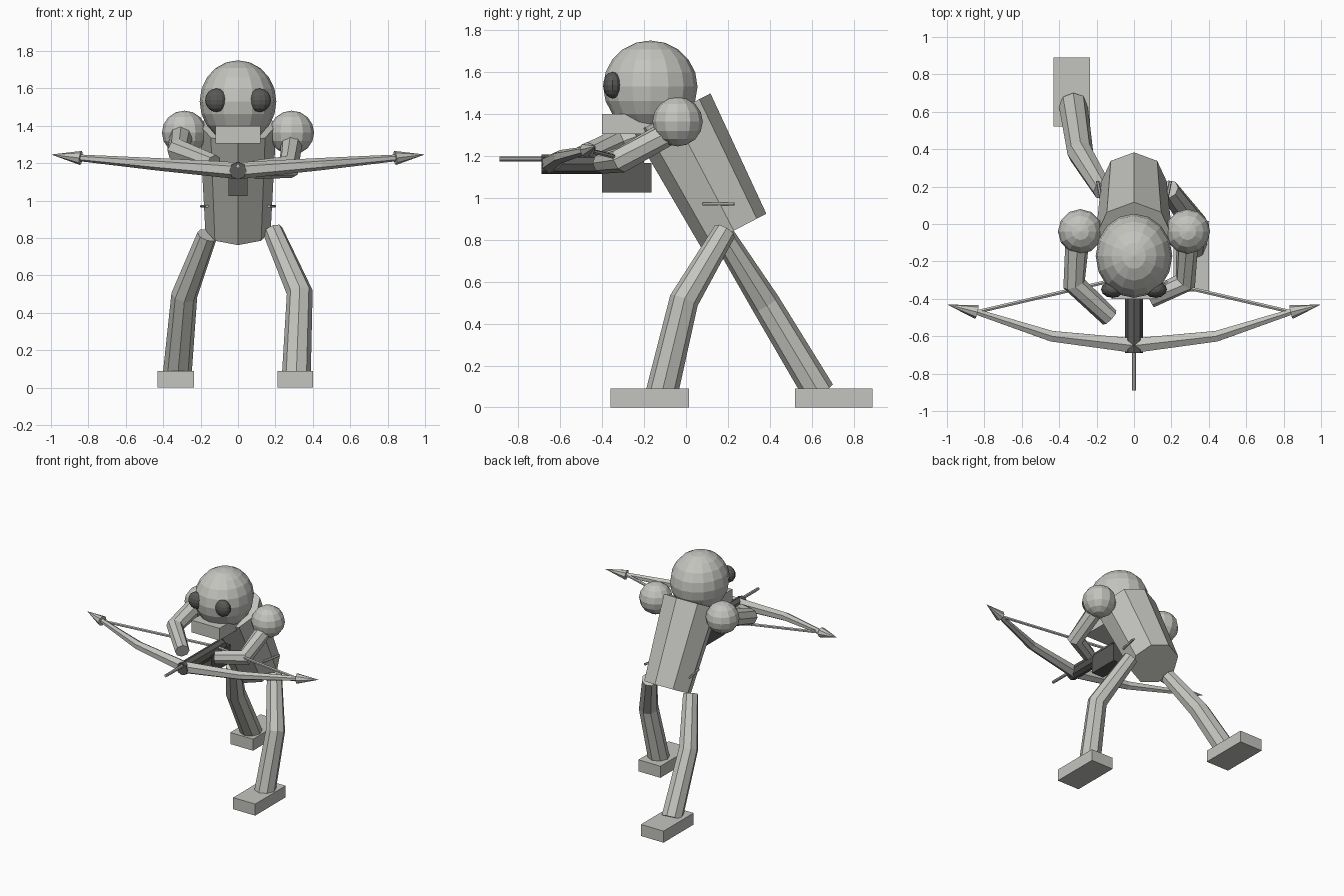
import bpy, bmesh, math
from mathutils import Vector, Matrix

if "Cube" in bpy.data.objects:
    bpy.data.objects.remove(bpy.data.objects["Cube"], do_unlink=True)


def material(name, color):
    m = bpy.data.materials.new(name)
    m.use_nodes = True
    m.diffuse_color = color
    m.node_tree.nodes["Principled BSDF"].inputs["Base Color"].default_value = color
    return m


BODY = material("light grey", (0.55, 0.55, 0.52, 1))
DARK = material("dark grey", (0.10, 0.10, 0.097, 1))


def finish(name, bm, mat):
    bmesh.ops.recalc_face_normals(bm, faces=bm.faces)
    mesh = bpy.data.meshes.new(name)
    bm.to_mesh(mesh)
    bm.free()
    mesh.materials.append(mat)
    obj = bpy.data.objects.new(name, mesh)
    bpy.context.collection.objects.link(obj)
    return obj


def box(name, x, y, z, mat=BODY):
    bm = bmesh.new()
    size = Vector((x[1] - x[0], y[1] - y[0], z[1] - z[0]))
    centre = Vector((x[0] + x[1], y[0] + y[1], z[0] + z[1])) / 2
    bmesh.ops.create_cube(bm, size=1, matrix=Matrix.Translation(centre) @ Matrix.Diagonal((*size, 1)))
    return finish(name, bm, mat)


def ball(name, centre, radii, segments, rings, mat=BODY):
    bm = bmesh.new()
    bmesh.ops.create_uvsphere(bm, u_segments=segments, v_segments=rings, radius=1,
                              matrix=Matrix.Translation(centre) @ Matrix.Diagonal((*radii, 1)))
    return finish(name, bm, mat)


def tube(name, points, radii, sides=8, mat=BODY, ref=(1, 0, 0)):
    """Faceted tube through the points, one radius per point, capped."""
    pts = [Vector(p) for p in points]
    bm = bmesh.new()
    rings = []
    for i, (p, r) in enumerate(zip(pts, radii)):
        t = Vector()
        if i > 0:
            t += (p - pts[i - 1]).normalized()
        if i < len(pts) - 1:
            t += (pts[i + 1] - p).normalized()
        t.normalize()
        u = Vector(ref)
        u = (u - t * u.dot(t)).normalized()
        v = t.cross(u)
        angles = [2 * math.pi * k / sides for k in range(sides)]
        rings.append([bm.verts.new(p + (u * math.cos(a) + v * math.sin(a)) * r) for a in angles])
    for a, b in zip(rings, rings[1:]):
        for k in range(sides):
            n = (k + 1) % sides
            bm.faces.new((a[k], a[n], b[n], b[k]))
    bm.faces.new(rings[0])
    bm.faces.new(rings[-1])
    return finish(name, bm, mat)


# Torso and head
tube("torso", [(0, 0.228, 0.843), (0, -0.065, 1.403)], [0.175, 0.205])
ball("head", (0, -0.17, 1.53), (0.205, 0.225, 0.22), 16, 10)
box("jaw", (-0.12, 0.12), (-0.4, -0.15), (1.305, 1.4))

# Parts found on both sides
for side, s in (("left", 1), ("right", -1)):
    ball(side + "_eye", (s * 0.115, -0.35, 1.537), (0.061, 0.045, 0.063), 12, 8, DARK)
    ball(side + "_shoulder", (s * 0.287, -0.04, 1.363), (0.12, 0.12, 0.118), 12, 8)
    tube(side + "_hip_bar", [(s * 0.165, 0.08, 0.97), (s * 0.195, 0.23, 0.97)], [0.009] * 2, 6)

# Legs: left steps forward, right stretches back
tube("left_leg", [(0.185, 0.185, 0.84), (0.33, -0.01, 0.51), (0.312, -0.115, 0.07)],
     [0.055, 0.07, 0.077])
tube("right_leg", [(-0.165, 0.18, 0.815), (-0.287, 0.38, 0.495), (-0.325, 0.635, 0.07)],
     [0.055, 0.07, 0.077])
box("left_foot", (0.21, 0.4), (-0.36, 0.015), (0, 0.09))
box("right_foot", (-0.43, -0.235), (0.52, 0.89), (0, 0.09))

# Arms: left draws in to the stock, right reaches along it
tube("left_arm", [(0.287, -0.05, 1.33), (0.275, -0.31, 1.18), (0.085, -0.4, 1.165)],
     [0.06, 0.062, 0.05], ref=(0, 0, 1))
tube("right_arm", [(-0.3, -0.05, 1.36), (-0.32, -0.32, 1.27), (-0.13, -0.5, 1.195)],
     [0.065, 0.062, 0.052], ref=(0, 0, 1))

# Crossbow stock, grip block and bolt
tube("stock", [(0, -0.69, 1.16), (0, -0.2, 1.16)], [0.047, 0.047], 8, DARK)
box("grip_block", (-0.05, 0.05), (-0.4, -0.165), (1.025, 1.165), DARK)
tube("bolt", [(0, -0.89, 1.185), (0, -0.26, 1.185)], [0.011, 0.013], 8)

# Bow limbs, tips and string
middle = (0, -0.65, 1.16)
for side, s in (("left", 1), ("right", -1)):
    elbow, end = (s * 0.44, -0.6, 1.195), (s * 0.84, -0.47, 1.228)
    tube(side + "_bow_limb", [middle, elbow, end], [0.045, 0.033, 0.018], 6, ref=(0, 0, 1))
    tube(side + "_bow_tip", [end, (s * 0.995, -0.432, 1.246)], [0.038, 0.001], 8, ref=(0, 0, 1))
    tube(side + "_string", [end, (0, -0.275, 1.18)], [0.011, 0.011], 6, ref=(0, 0, 1))
